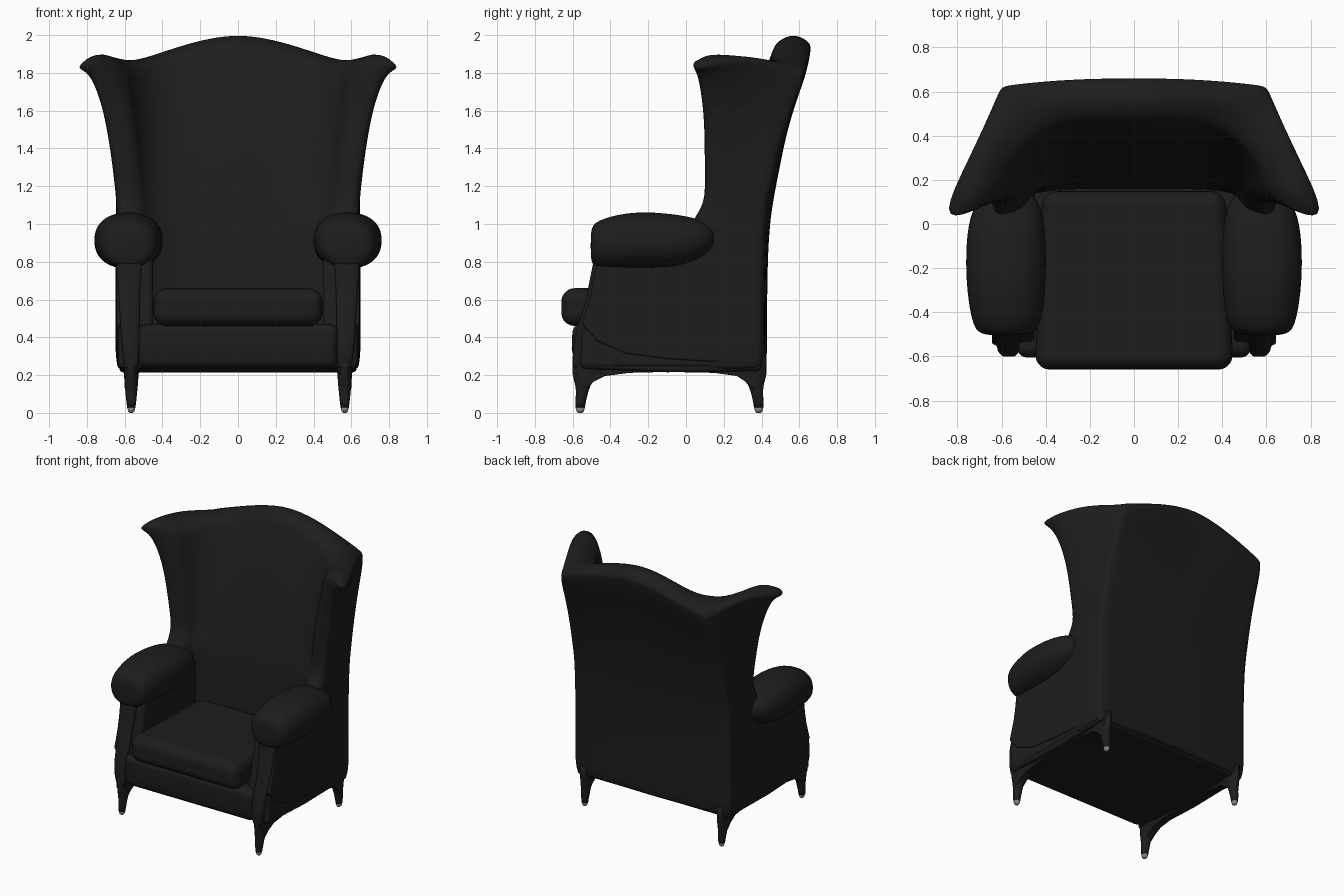
import bpy, bmesh, math

if "Cube" in bpy.data.objects:
    bpy.data.objects.remove(bpy.data.objects["Cube"])


def material(name, v):
    m = bpy.data.materials.new(name)
    m.diffuse_color = (v, v, v, 1)
    m.use_nodes = True
    m.node_tree.nodes["Principled BSDF"].inputs["Base Color"].default_value = m.diffuse_color
    return m


LEATHER = material("black leather", 0.0125)
METAL = material("grey metal", 0.22)


def table(rows, z):
    """Linear interpolation of the rows' values by their first column."""
    if z <= rows[0][0]:
        return rows[0][1:]
    for a, b in zip(rows, rows[1:]):
        if z <= b[0]:
            t = (z - a[0]) / (b[0] - a[0])
            return [p + (q - p) * t for p, q in zip(a[1:], b[1:])]
    return rows[-1][1:]


def make(name, verts, faces, mat=LEATHER, mirror=False, subsurf=0, bevel=0):
    me = bpy.data.meshes.new(name)
    me.from_pydata(verts, [], faces)
    bm = bmesh.new()
    bm.from_mesh(me)
    bmesh.ops.recalc_face_normals(bm, faces=bm.faces)
    for f in bm.faces:
        f.smooth = True
    bm.to_mesh(me)
    bm.free()
    me.materials.append(mat)
    ob = bpy.data.objects.new(name, me)
    bpy.context.collection.objects.link(ob)
    if mirror:
        ob.modifiers.new("mirror", 'MIRROR').merge_threshold = 0.0005
    if bevel:
        b = ob.modifiers.new("bevel", 'BEVEL')
        b.width, b.segments, b.harden_normals = bevel, 5, True
        b.limit_method, b.angle_limit = 'ANGLE', math.radians(40)
    if subsurf:
        s = ob.modifiers.new("subsurf", 'SUBSURF')
        s.levels = s.render_levels = subsurf
    return ob


def loft(name, rings, **kw):
    n = len(rings[0])
    faces = [(r * n + i, r * n + (i + 1) % n, (r + 1) * n + (i + 1) % n, (r + 1) * n + i)
             for r in range(len(rings) - 1) for i in range(n)]
    faces += [tuple(range(n)), tuple(range((len(rings) - 1) * n, len(rings) * n))]
    return make(name, [v for r in rings for v in r], faces, **kw)


def slab(name, yz, x0, x1, **kw):
    """Side profile extruded across x."""
    return loft(name, [[(x, y, z) for y, z in yz] for x in (x0, x1)], **kw)


# Back and wings: one shell lofted upward, half of it mirrored
# columns: z, back y, corner x, wing outer x, y, wing inner x, y, inner back y
SHELL = [(.225, .415, .63, .63, .10, .50, .12, .15),
         (.25, .425, .638, .638, .10, .50, .12, .15),
         (.31, .43, .646, .645, .10, .50, .12, .15),
         (.80, .432, .646, .645, .08, .50, .10, .18),
         (1.0, .447, .644, .645, .01, .50, .06, .21),
         (1.05, .453, .643, .645, .06, .505, .09, .22),
         (1.12, .463, .641, .645, .10, .51, .125, .235),
         (1.4, .525, .636, .69, .10, .54, .12, .31),
         (1.6, .585, .63, .735, .095, .565, .12, .375),
         (1.75, .643, .623, .81, .06, .59, .12, .43),
         (1.81, .658, .615, .865, .025, .60, .13, .455),
         (1.86, .668, .61, .905, .01, .61, .14, .48)]
CREST = [(0, 2.012), (.25, 1.96), (.42, 1.893), (.6, 1.852), (.67, 1.87), (.76, 1.95), (.82, 1.93),
         (.91, 1.82)]


def section(z):
    yb, xc, ox, oy, ix, iy, yi = table(SHELL, z)
    w, d = ix - .25, yi - iy
    e = .016 + .014 * max(0, min(1, (z - .8) / .8))    # back gets rounder upward
    outer = [(0, yb), (.3, yb - .006), (xc - .06, yb - e), (xc - .01, yb - e - .01),
             (xc + .004, yb - e - .05), ((xc + ox) / 2, (yb - .09 + oy) / 2), (ox, oy)]
    inner = [(0, yi), (.22, yi)] + [(.25 + a * w, yi - b * d) for a, b in
                                    ((.3, .05), (.55, .2), (.8, .45), (.93, .75), (1, 1))]
    tip = ((ox + ix) / 2, min(oy, iy) - .01 + .3 * abs(oy - iy))
    return outer + [tip] + inner[::-1]


verts, faces = [], []
levels = [.225, .25, .31, .35, .6, .85, .98, 1.03, 1.08, 1.15, 1.25, 1.4, 1.55, 1.67, 1.76, 1.82, 1.86]
for z in levels:
    t = max(0, (z - 1.1) / .76)                      # crest shape fades in above the arms
    for x, y in section(z):
        verts.append((x, y, z + t * (table(CREST, x)[0] - .03 - 1.86)))
N, K = 15, 7
for r in range(len(levels) - 1):
    faces += [(r * N + i, r * N + i + 1, (r + 1) * N + i + 1, (r + 1) * N + i) for i in range(N - 1)]
faces += [(i, i + 1, N - 2 - i, N - 1 - i) for i in range(K - 1)] + [(K - 1, K, K + 1)]
T = (len(levels) - 1) * N
M = len(verts)
for i in range(K):                                   # rounded crest ridge
    a, b = verts[T + i], verts[T + N - 1 - i]
    x, y = (a[0] + b[0]) / 2, (a[1] + b[1]) / 2
    verts.append((x, y, table(CREST, x)[0] + .02))
for i in range(K - 1):
    faces += [(T + i, T + i + 1, M + i + 1, M + i),
              (T + N - 1 - i, T + N - 2 - i, M + i + 1, M + i)]
faces.append((T + K - 1, T + K, T + K + 1, M + K - 1))
make("winged_back", verts, faces, mirror=True, subsurf=2)

# Base frame under the seat, and the rounded front rail
slab("seat_base", [(-.555, .235), (-.555, .45), (.3, .45), (.395, .4), (.395, .222), (-.1, .215)],
     -.628, .628, bevel=.02)
slab("front_rail", [(-.585, .235), (-.605, .34), (-.60, .47), (-.45, .47), (-.45, .235)],
     -.53, .53, bevel=.045)

# Seat cushion, slightly narrower at the back
cushion = [[(x, y, z) for x, y in ((-.45, -.66), (.45, -.66), (.415, .15), (-.415, .15))]
           for z in (.46, .66)]
loft("seat_cushion", cushion, bevel=.07)

# Arm supports and their raised outer panels
slab("arm_support", [(-.56, .24), (-.55, .4), (-.50, .6), (-.46, .8), (-.44, .92),
                     (.25, .92), (.38, .6), (.38, .24)], .45, .634, mirror=True, bevel=.025)
slab("side_panel", [(-.47, .8), (-.51, .6), (-.55, .47), (-.47, .38), (-.32, .315), (-.1, .285),
                    (.15, .27), (.3, .28), (.3, .85), (.2, .9), (-.44, .9)],
     .58, .643, mirror=True, bevel=.012)

# Facing strips on the arm fronts
facing = []
for z, y, x, w in ((.24, -.595, .565, .035), (.3, -.6, .567, .042), (.4, -.59, .57, .048),
                   (.6, -.53, .575, .055), (.8, -.49, .575, .065), (.9, -.48, .575, .07)):
    facing.append([(x - w, y + .07, z), (x - w, y + .012, z), (x - w * .6, y, z),
                   (x + w * .6, y, z), (x + w, y + .012, z), (x + w, y + .07, z)])
loft("arm_facing", facing, mirror=True, bevel=.008)

# Rolled arms: elliptical rings along y
arm = []
for y, x, z, rx, rz in ((-.505, .58, .885, .08, .07), (-.493, .58, .888, .125, .108),
                        (-.46, .578, .893, .15, .127), (-.38, .578, .905, .169, .142),
                        (-.25, .58, .915, .182, .152), (-.1, .58, .91, .182, .147),
                        (0, .578, .912, .172, .13), (.07, .575, .918, .155, .107),
                        (.13, .57, .923, .12, .075), (.155, .57, .925, .07, .035)):
    ring = []
    for k in range(32):
        c, s = math.cos(k * math.tau / 32), math.sin(k * math.tau / 32)
        p = .88                                      # slightly squared ellipse
        ring.append((x + rx * math.copysign(abs(c) ** p, c), y,
                     z + rz * math.copysign(abs(s) ** p, s)))
    arm.append(ring)
loft("rolled_arm", arm, mirror=True, subsurf=1)


# Legs: tapered feet flaring into the frame, with small metal tips
def leg(name, foot_y, direction, rows, mat):
    rings = [[(.565 + rx * math.cos(k * math.tau / 16),
               foot_y + direction * off + ry * math.sin(k * math.tau / 16), z) for k in range(16)]
             for z, off, ry, rx in rows]
    loft(name, rings, mat=mat, mirror=True)


LEG = [(.028, 0, .025, .022), (.06, .002, .028, .026), (.11, .01, .032, .031), (.15, .015, .042, .035),
       (.18, .025, .06, .037), (.205, .045, .085, .039), (.23, .065, .105, .042), (.3, .07, .11, .05)]
TIP = [(0, 0, .01, .009), (.008, 0, .019, .016), (.028, 0, .025, .022)]
for side, y, d in (("front", -.56, 1), ("rear", .385, -1)):
    leg(side + "_leg", y, d, LEG, LEATHER)
    leg(side + "_foot_tip", y, d, TIP, METAL)

# Arched side rails between the legs
slab("side_rail", [(-.58, .3), (-.58, .2), (-.53, .13), (-.49, .165), (-.43, .195), (-.3, .212),
                   (-.1, .217), (.15, .212), (.27, .195), (.33, .155), (.36, .12), (.40, .2), (.40, .3)],
     .535, .60, mirror=True, bevel=.008)
